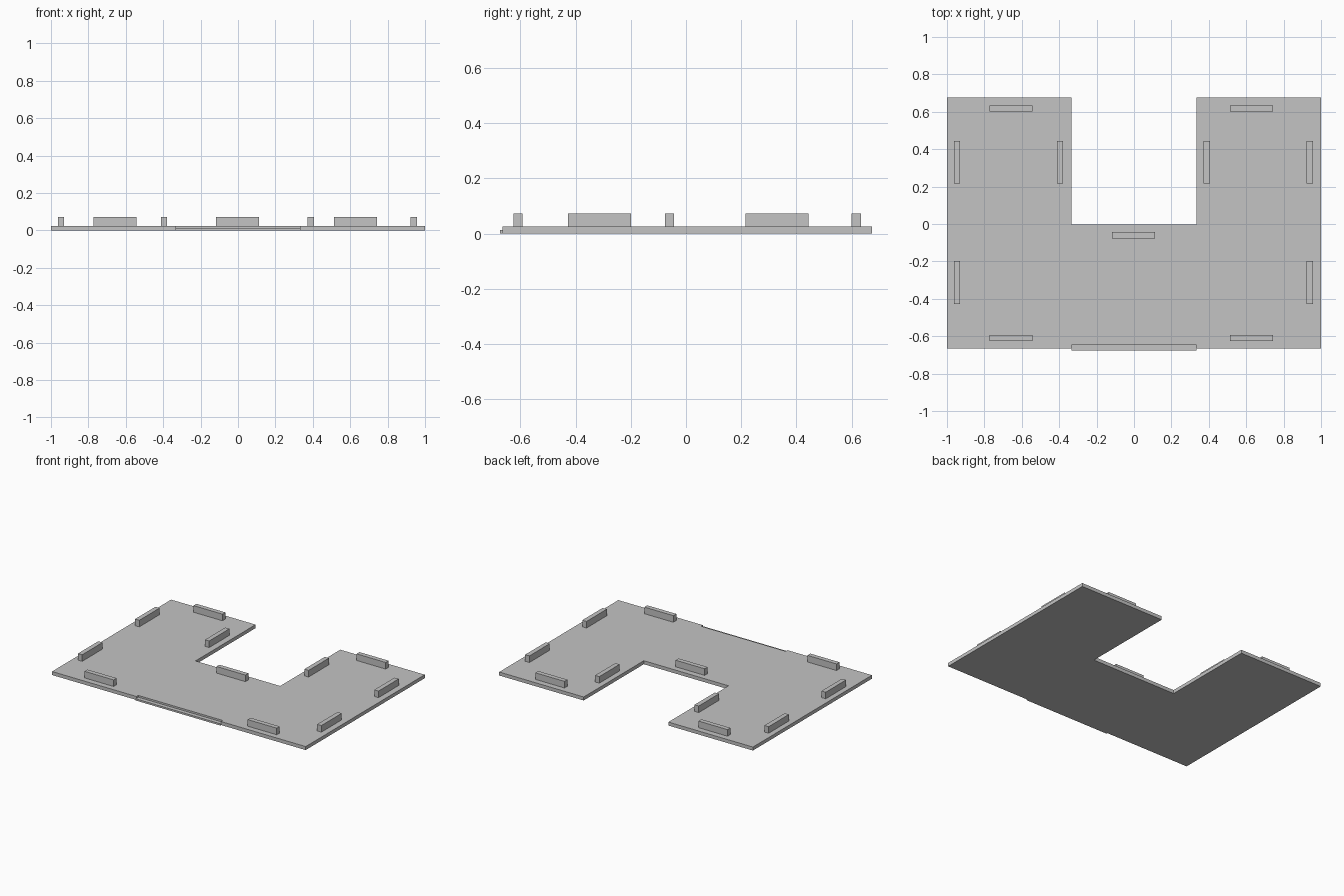
import bpy
import bmesh

cube = bpy.data.objects.get("Cube")
if cube:
    bpy.data.objects.remove(cube, do_unlink=True)

grey = bpy.data.materials.new("plain_grey")
grey.use_nodes = True
grey.diffuse_color = (0.55, 0.55, 0.55, 1)
grey.node_tree.nodes["Principled BSDF"].inputs["Base Color"].default_value = grey.diffuse_color

THICK = 0.025      # floor plate thickness
TAB_TOP = 0.072    # top of the locating tabs
TAB_LONG, TAB_THIN = 0.229, 0.033


def prism(name, outline, z0, z1):
    """Extrude a flat outline from z0 up to z1."""
    bm = bmesh.new()
    base = bm.faces.new([bm.verts.new((x, y, z0)) for x, y in outline])
    grown = bmesh.ops.extrude_face_region(bm, geom=[base])["geom"]
    top = [v for v in grown if isinstance(v, bmesh.types.BMVert)]
    bmesh.ops.translate(bm, verts=top, vec=(0, 0, z1 - z0))
    bmesh.ops.recalc_face_normals(bm, faces=bm.faces)
    mesh = bpy.data.meshes.new(name)
    bm.to_mesh(mesh)
    bm.free()
    mesh.materials.append(grey)
    obj = bpy.data.objects.new(name, mesh)
    bpy.context.collection.objects.link(obj)
    return obj


def block(name, x, y, width, depth, z0, z1):
    w, d = width / 2, depth / 2
    return prism(name, [(x - w, y - d), (x + w, y - d), (x + w, y + d), (x - w, y + d)], z0, z1)


# U-shaped floor plate with a shallow recess in its front edge
right_half = [(0.334, -0.646), (0.334, -0.666), (1, -0.666),
              (1, 0.675), (0.334, 0.675), (0.334, -0.002)]
left_half = [(-x, y) for x, y in reversed(right_half)]
prism("floor_plate", right_half + left_half, 0, THICK)

# Half-thickness lip filling the recess and standing slightly proud
block("front_lip", 0, -0.6605, 0.668, 0.029, 0, THICK / 2)

# Tabs running across the width
across = {"front_right_tab": (-0.657, -0.609), "front_left_tab": (0.629, -0.609),
          "back_right_tab": (-0.657, 0.617), "back_left_tab": (0.629, 0.617),
          "centre_tab": (-0.002, -0.06)}
for name, (x, y) in across.items():
    block(name, x, y, TAB_LONG, TAB_THIN, THICK, TAB_TOP)

# Tabs running front to back along the outer and inner sides
for side, outer, inner in (("right", -0.946, -0.395), ("left", 0.94, 0.389)):
    for name, x, y in (("front_outer", outer, -0.313), ("back_outer", outer, 0.33),
                       ("inner", inner, 0.33)):
        block(f"{side}_{name}_tab", x, y, TAB_THIN, TAB_LONG, THICK, TAB_TOP)
